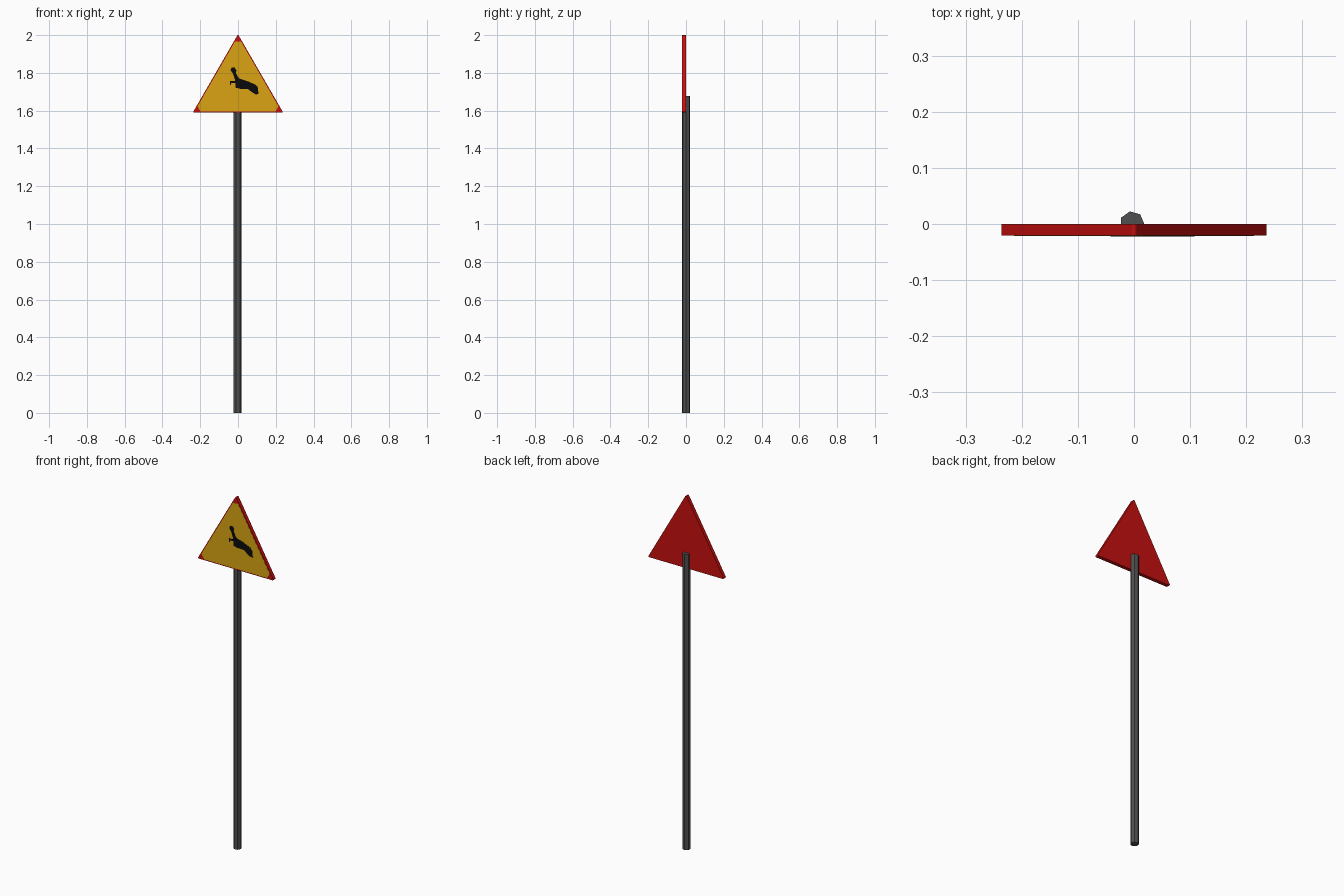
import bpy, bmesh, math

if "Cube" in bpy.data.objects:
    bpy.data.objects.remove(bpy.data.objects["Cube"])

def material(name, rgb):
    m = bpy.data.materials.new(name)
    m.diffuse_color = (*rgb, 1)
    m.use_nodes = True
    m.node_tree.nodes["Principled BSDF"].inputs["Base Color"].default_value = m.diffuse_color
    return m

red = material("red", (0.58, 0.005, 0.005))
yellow = material("yellow", (0.70, 0.37, 0.006))
black = material("black", (0.003, 0.003, 0.003))
grey = material("dark grey", (0.08, 0.08, 0.08))

def slab(name, outline, y0, y1, mat):
    """Extrude an (x, z) outline from y0 to y1."""
    bm = bmesh.new()
    face = bm.faces.new([bm.verts.new((x, y0, z)) for x, z in outline])
    ext = bmesh.ops.extrude_face_region(bm, geom=[face])
    for v in ext["geom"]:
        if isinstance(v, bmesh.types.BMVert):
            v.co.y = y1
    bmesh.ops.recalc_face_normals(bm, faces=bm.faces)
    me = bpy.data.meshes.new(name)
    bm.to_mesh(me)
    bm.free()
    me.materials.append(mat)
    ob = bpy.data.objects.new(name, me)
    bpy.context.collection.objects.link(ob)
    return ob

CZ = 1.728  # centre height of the triangle

# Red backing plate: triangle with small rounded corners
outline = []
for k in range(3):
    a = math.radians(90 + 120 * k)
    for d in (-60, -30, 0, 30, 60):
        b = a + math.radians(d)
        outline.append((0.267 * math.cos(a) + 0.0047 * math.cos(b),
                        CZ + 0.267 * math.sin(a) + 0.0047 * math.sin(b)))
slab("sign_plate", outline, -0.0205, 0.0, red)

# Yellow face: inset triangle with clipped tips that leave red corners
outline = []
reach, inner = 0.238, 0.133
half = (2 * inner - reach) * math.tan(math.radians(60))
half = (2 * inner - reach) * math.tan(math.radians(30))
for k in range(3):
    a = math.radians(90 + 120 * k)
    for s in (-1, 1):
        outline.append((reach * math.cos(a) - s * half * math.sin(a),
                        CZ + reach * math.sin(a) + s * half * math.cos(a)))
slab("yellow_face", outline, -0.0215, -0.0203, yellow)

# Black animal silhouette
animal = [(-.040, 1.815), (-.034, 1.828), (-.018, 1.830), (-.008, 1.812),
          (-.012, 1.800), (.006, 1.770), (.048, 1.757), (.092, 1.738),
          (.106, 1.722), (.108, 1.688), (.095, 1.686), (.075, 1.697),
          (.052, 1.715), (.010, 1.716), (-.012, 1.722), (-.012, 1.745),
          (-.016, 1.765), (-.026, 1.795)]
slab("animal_symbol", animal, -0.0223, -0.0213, black)
slab("animal_front_leg", [(-.042, 1.757), (-.012, 1.757), (-.012, 1.747), (-.036, 1.747),
                          (-.036, 1.737), (-.042, 1.737)], -0.0223, -0.0213, black)

# Seven-sided pole
bpy.ops.mesh.primitive_cylinder_add(vertices=7, radius=0.022, depth=1.677,
                                    location=(-0.0035, 0.0008, 0.8385))
pole = bpy.context.object
pole.name = "pole"
pole.data.materials.append(grey)
# Turn the mesh so one flat side faces left
pole.rotation_euler.z = math.radians(180 / 7 + 90 - 18)
for v in pole.data.vertices:
    a = math.atan2(v.co.y, v.co.x)
    k = round((a - math.pi / 2) / (2 * math.pi / 7))
    b = math.radians(-3) + k * 2 * math.pi / 7
    v.co.x, v.co.y = 0.022 * math.cos(b), 0.022 * math.sin(b)
pole.rotation_euler.z = 0
